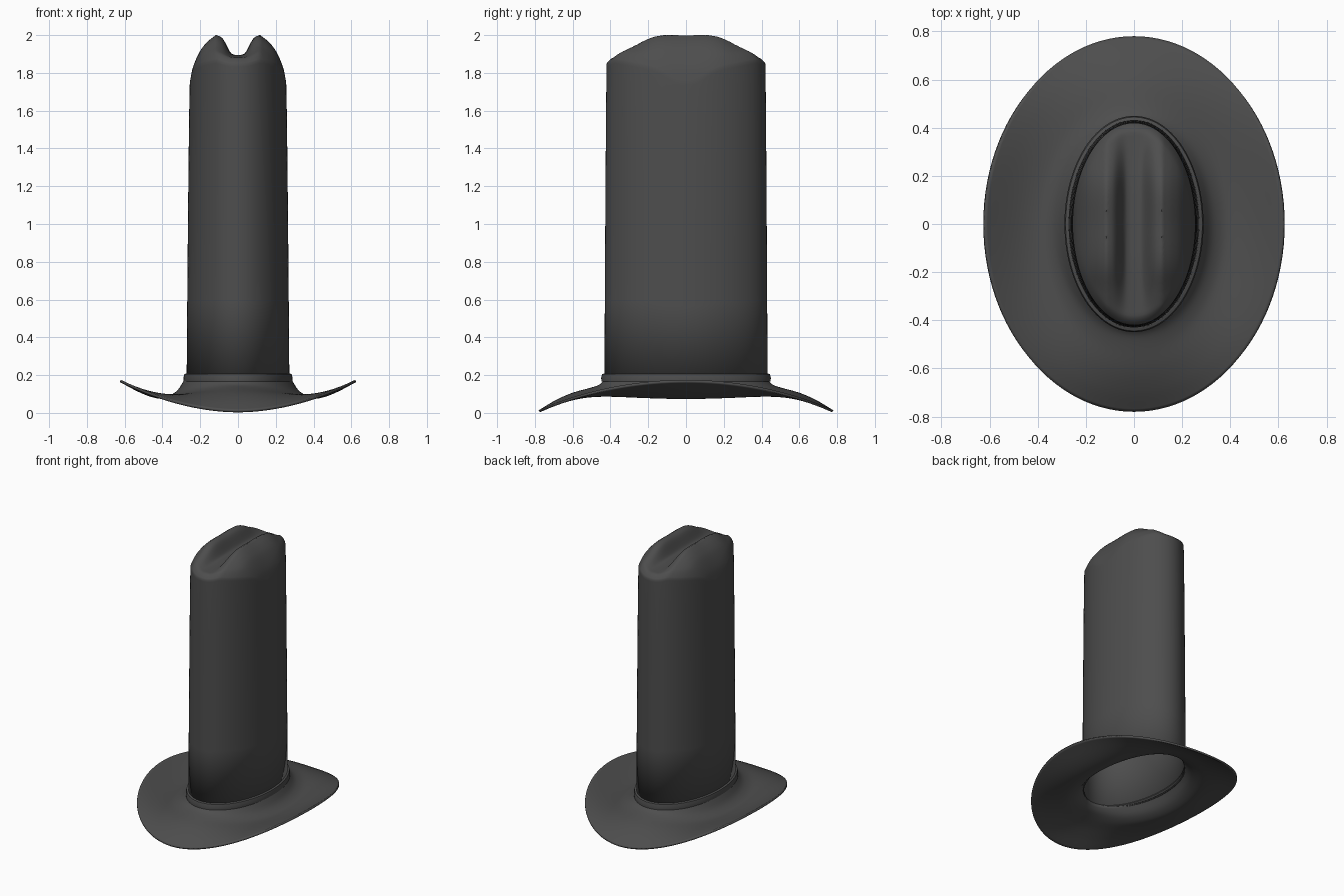
import bpy, bmesh, math
from math import cos, sin, pi

if "Cube" in bpy.data.objects:
    bpy.data.objects.remove(bpy.data.objects["Cube"])

SEG = 112

felt = bpy.data.materials.new("dark_grey_felt")
felt.diffuse_color = (0.075, 0.075, 0.075, 1)
felt.use_nodes = True
felt.node_tree.nodes["Principled BSDF"].inputs["Base Color"].default_value = felt.diffuse_color


def curve(pts):
    """Smooth interpolation through (x, value) points."""
    n = len(pts)
    m = []
    for i in range(n):
        a, b = pts[max(i - 1, 0)], pts[min(i + 1, n - 1)]
        m.append((b[1] - a[1]) / (b[0] - a[0]))

    def f(x):
        x = min(max(x, pts[0][0]), pts[-1][0])
        i = 0
        while i < n - 2 and x > pts[i + 1][0]:
            i += 1
        (x0, y0), (x1, y1) = pts[i], pts[i + 1]
        h = x1 - x0
        t = (x - x0) / h
        return ((2*t**3 - 3*t**2 + 1) * y0 + (t**3 - 2*t**2 + t) * h * m[i]
                + (3*t**2 - 2*t**3) * y1 + (t**3 - t**2) * h * m[i + 1])
    return f


def loft(name, rings, cap=False, closed=False, thickness=0):
    """Skin a list of rings (each a function of angle) with quads."""
    bm = bmesh.new()
    vs = [[bm.verts.new(r(2 * pi * i / SEG)) for i in range(SEG)] for r in rings]
    pairs = list(zip(vs, vs[1:]))
    if closed:
        pairs.append((vs[-1], vs[0]))
    for a, b in pairs:
        for i in range(SEG):
            k = (i + 1) % SEG
            bm.faces.new((a[i], b[i], b[k], a[k]))
    if cap:
        bm.faces.new(vs[0])
    if closed:
        bmesh.ops.recalc_face_normals(bm, faces=bm.faces[:])
    me = bpy.data.meshes.new(name)
    bm.to_mesh(me)
    bm.free()
    me.materials.append(felt)
    ob = bpy.data.objects.new(name, me)
    bpy.context.collection.objects.link(ob)
    if thickness:
        s = ob.modifiers.new("thickness", 'SOLIDIFY')
        s.thickness = thickness
        s.offset = -1
    bpy.ops.object.select_all(action='DESELECT')
    ob.select_set(True)
    bpy.context.view_layer.objects.active = ob
    bpy.ops.object.shade_smooth_by_angle(angle=math.radians(50))
    return ob


# Crown: two ridges with a pinched crease between, over tall oval walls
ridge = curve([(0, 2.0), (.12, 2.0), (.19, 1.985), (.28, 1.94), (.36, 1.903), (.42, 1.88)])
crease = curve([(0, 0), (.02, .01), (.04, .12), (.08, .8), (.115, 1)])
shoulder = curve([(.115, 0), (.16, .035), (.2, .085), (.24, .175), (.255, .25)])


def top_height(x, y, t, a):
    x, y = abs(x), abs(y)
    r = ridge(y)
    depth = .105 * (r - 1.88) / .12
    z = r - depth * (1 - crease(x)) - shoulder(x)
    return z - .03 * max(0, (t - .9) / .1) ** 2 * abs(sin(a))


def top_ring(t):
    def f(a):
        x, y = .255 * t * cos(a), .42 * t * sin(a)
        return x, y, top_height(x, y, t, a)
    return f


def wall_ring(u):
    def f(a):
        top = top_height(.255 * cos(a), .42 * sin(a), 1, a)
        bulge = u ** .7
        return ((.255 + .017 * bulge) * cos(a), (.42 + .012 * bulge) * sin(a),
                top + (.17 - top) * u)
    return f


ts = [.01] + [i / 32 for i in range(1, 30)] + [.93, .955, .975, .99, 1]
us = [.01, .03, .07, .15, .3, .5, .75, 1]
loft("crown", [top_ring(t) for t in ts] + [wall_ring(u) for u in us],
     cap=True, thickness=.01)

# Brim: sides curl up, front and back droop
side = curve([(0, .195), (.05, .17), (.13, .125), (.22, .1), (.33, .087),
              (.5, .094), (.7, .12), (1, .175)])
front = curve([(0, .18), (.06, .155), (.15, .14), (.5, .105), (.75, .066), (1, .014)])


def brim_ring(s):
    def f(a):
        w = abs(cos(a)) ** 1.9
        return ((.27 + .35 * s) * cos(a), (.43 + .35 * s) * sin(a),
                w * side(s) + (1 - w) * front(s))
    return f


loft("brim", [brim_ring(i / 28) for i in range(29)], thickness=.013)


# Hat band: thin raised strip round the foot of the crown
def band_ring(d, z):
    return lambda a: ((.27 + d) * cos(a), (.43 + d) * sin(a), z)


loft("hat_band", [band_ring(d, z) for d, z in
                  [(0, .165), (.018, .165), (.019, .185), (.014, .205), (0, .21)]],
     closed=True)
